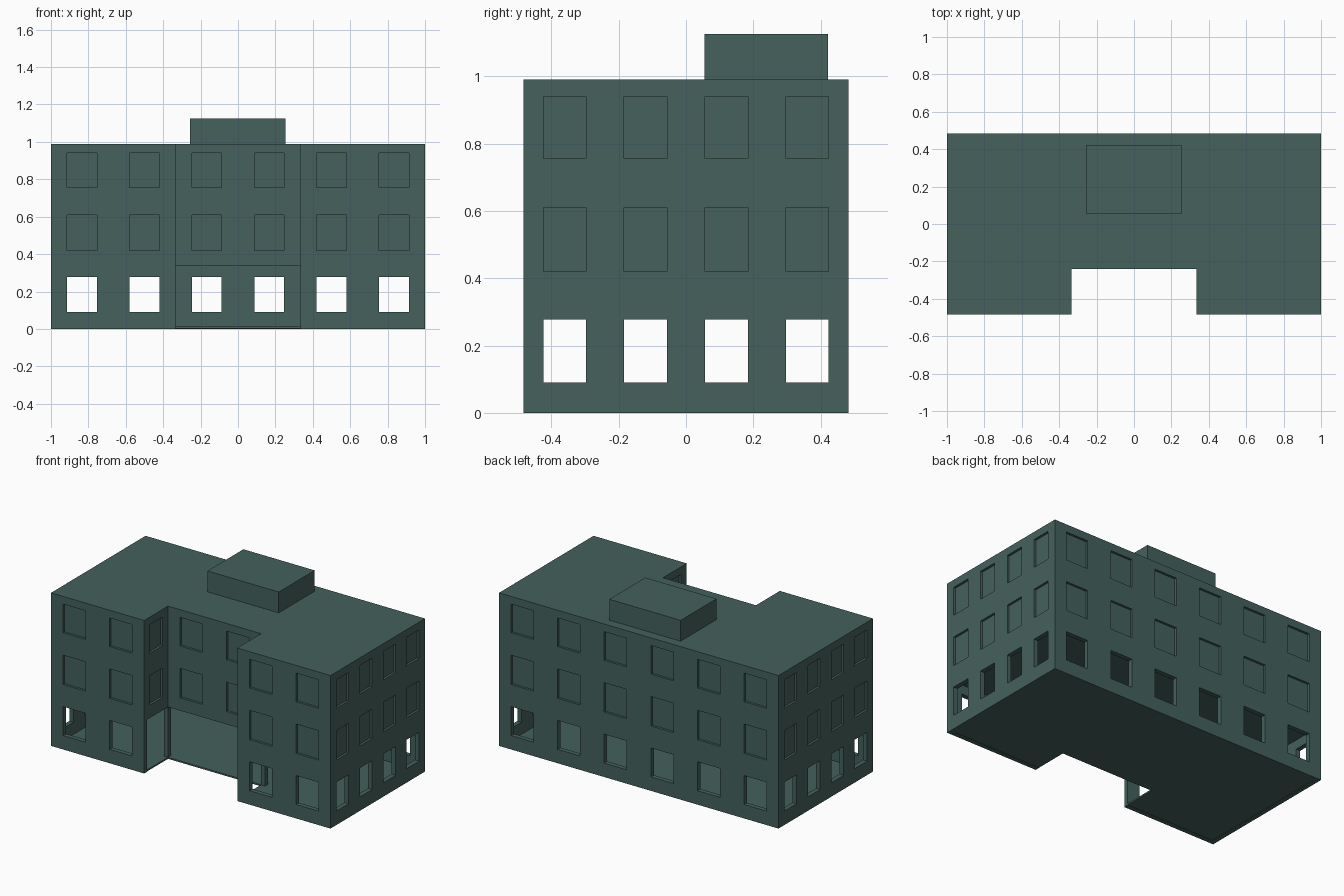
import bpy, bmesh

if "Cube" in bpy.data.objects:
    bpy.data.objects.remove(bpy.data.objects["Cube"])

W, D = 1.0, 0.483          # half width, half depth
NX, NY = 0.333, -0.24      # courtyard notch half width and back line
Z1, Z2 = 0.337, 0.99       # ground storey top, roof
T = 0.03                   # wall thickness

mat = bpy.data.materials.new("green_grey")
mat.diffuse_color = (0.058, 0.119, 0.107, 1)
mat.use_nodes = True
mat.node_tree.nodes["Principled BSDF"].inputs["Base Color"].default_value = mat.diffuse_color


def finish(bm, name):
    bmesh.ops.recalc_face_normals(bm, faces=bm.faces)
    me = bpy.data.meshes.new(name)
    bm.to_mesh(me)
    bm.free()
    ob = bpy.data.objects.new(name, me)
    bpy.context.collection.objects.link(ob)
    me.materials.append(mat)
    return ob


def add_box(bm, x0, x1, y0, y1, z0, z1):
    vs = bmesh.ops.create_cube(bm, size=1)["verts"]
    for v in vs:
        v.co = (x1 if v.co.x > 0 else x0, y1 if v.co.y > 0 else y0, z1 if v.co.z > 0 else z0)


def prism(name, half, z0, z1):
    """Extrude a plan outline given as its right half, mirrored in x."""
    pts = half + [(-x, y) for x, y in reversed(half)]
    bm = bmesh.new()
    f = bm.faces.new([bm.verts.new((x, y, z0)) for x, y in pts])
    top = bmesh.ops.extrude_face_region(bm, geom=[f])["geom"]
    bmesh.ops.translate(bm, vec=(0, 0, z1 - z0),
                        verts=[g for g in top if isinstance(g, bmesh.types.BMVert)])
    return finish(bm, name)


def cut_windows(ob, rows, depth, courtyard):
    """Sink window openings into every facade of the object."""
    bm = bmesh.new()
    hx, hy = 0.08, 0.0635
    for z0, z1 in rows:
        for x in (-0.833, -0.5, -0.167, 0.167, 0.5, 0.833):
            add_box(bm, x - hx, x + hx, D - depth, D + 0.02, z0, z1)
            if abs(x) > NX:
                add_box(bm, x - hx, x + hx, -D - 0.02, -D + depth, z0, z1)
            elif courtyard:
                add_box(bm, x - hx, x + hx, NY - 0.02, NY + depth, z0, z1)
        for y in (-0.36, -0.12, 0.12, 0.36):
            add_box(bm, W - depth, W + 0.02, y - hy, y + hy, z0, z1)
            add_box(bm, -W - 0.02, -W + depth, y - hy, y + hy, z0, z1)
        if courtyard:
            add_box(bm, NX - 0.02, NX + depth, -0.36 - hy, -0.36 + hy, z0, z1)
            add_box(bm, -NX - depth, -NX + 0.02, -0.36 - hy, -0.36 + hy, z0, z1)
    cutter = finish(bm, "window_cutter")
    cutter.hide_render = True
    mod = ob.modifiers.new("windows", 'BOOLEAN')
    mod.operation, mod.solver, mod.object = 'DIFFERENCE', 'EXACT', cutter
    bpy.context.view_layer.objects.active = ob
    bpy.ops.object.modifier_apply(modifier=mod.name)
    bpy.data.objects.remove(cutter)


# Upper storeys: U-shaped mass with shallow recessed windows
u_plan = [(NX, NY), (NX, -D), (W, -D), (W, D)]
upper = prism("upper_storeys", u_plan, Z1, Z2)
cut_windows(upper, [(0.42, 0.61), (0.755, 0.94)], 0.015, True)

# Ground storey: thin walls with open windows, open towards the courtyard
bm_half = [(NX, -D + T), (NX, -D), (W, -D), (W, D)]
inner = [(W - T, D - T), (W - T, -D + T)]
outline = bm_half + [(-x, y) for x, y in reversed(bm_half)]
outline += [(-x, y) for x, y in reversed(inner)] + inner
bm = bmesh.new()
face = bm.faces.new([bm.verts.new((x, y, 0)) for x, y in outline])
ext = bmesh.ops.extrude_face_region(bm, geom=[face])["geom"]
bmesh.ops.translate(bm, vec=(0, 0, Z1), verts=[g for g in ext if isinstance(g, bmesh.types.BMVert)])
ground = finish(bm, "ground_walls")
cut_windows(ground, [(0.09, 0.277)], T + 0.02, False)

# Floor slab inside the walls
prism("ground_floor", [(NX, NY), (NX, -D + T), (W - T, -D + T), (W - T, D - T)], 0.002, 0.012)

# Posts at the courtyard corners
for s, side in ((1, "right"), (-1, "left")):
    bm = bmesh.new()
    x0, x1 = sorted((s * NX, s * (NX + T)))
    add_box(bm, x0, x1, NY, NY + T, 0.01, Z1)
    finish(bm, side + "_courtyard_post")

# Rooftop plant room
bm = bmesh.new()
add_box(bm, -0.257, 0.253, 0.055, 0.422, Z2, 1.125)
finish(bm, "roof_box")
